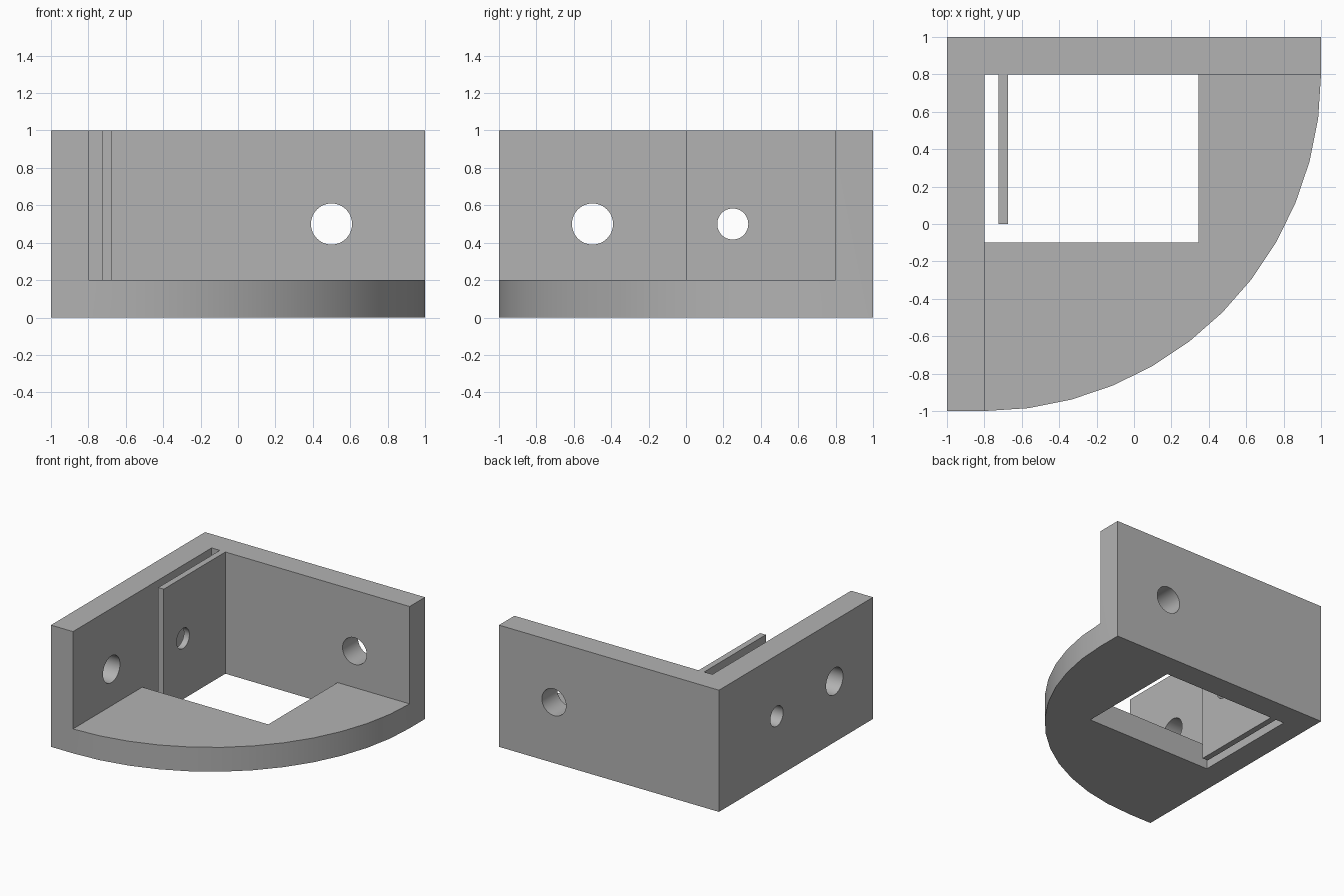
import bpy
import bmesh
from math import sin, cos, pi, radians
from mathutils import Matrix

if "Cube" in bpy.data.objects:
    bpy.data.objects.remove(bpy.data.objects["Cube"], do_unlink=True)

grey = bpy.data.materials.new("plain grey")
grey.use_nodes = True
grey.diffuse_color = (0.45, 0.45, 0.45, 1)
grey.node_tree.nodes["Principled BSDF"].inputs["Base Color"].default_value = grey.diffuse_color


def add_object(name, bm):
    bmesh.ops.recalc_face_normals(bm, faces=bm.faces)
    mesh = bpy.data.meshes.new(name)
    bm.to_mesh(mesh)
    bm.free()
    mesh.materials.append(grey)
    obj = bpy.data.objects.new(name, mesh)
    bpy.context.collection.objects.link(obj)
    return obj


def prism(name, outline, z0, z1):
    bm = bmesh.new()
    face = bm.faces.new([bm.verts.new((x, y, z0)) for x, y in outline])
    top = bmesh.ops.extrude_face_region(bm, geom=[face])["geom"]
    verts = [v for v in top if isinstance(v, bmesh.types.BMVert)]
    bmesh.ops.translate(bm, verts=verts, vec=(0, 0, z1 - z0))
    return add_object(name, bm)


def box(name, x0, x1, y0, y1, z0, z1):
    return prism(name, [(x0, y0), (x1, y0), (x1, y1), (x0, y1)], z0, z1)


def drill(name, centre, radius, axis, depth=0.8):
    bm = bmesh.new()
    bmesh.ops.create_cone(bm, cap_ends=True, segments=48, radius1=radius,
                          radius2=radius, depth=depth,
                          matrix=Matrix.Translation(centre) @ Matrix.Rotation(pi / 2, 4, axis))
    return add_object(name, bm)


def cut(obj, cutters):
    bpy.context.view_layer.objects.active = obj
    for cutter in cutters:
        mod = obj.modifiers.new("cut", "BOOLEAN")
        mod.operation = "DIFFERENCE"
        mod.solver = "EXACT"
        mod.object = cutter
        bpy.ops.object.modifier_apply(modifier=mod.name)


# Bracket: quarter-round block, hollowed to leave two walls and a floor
arc = [(-0.8 + 1.8 * sin(radians(7.5 * i)), 0.8 - 1.8 * cos(radians(7.5 * i)))
       for i in range(13)]
bracket = prism("corner_bracket", [(-1, 1), (-1, -1)] + arc + [(1, 1)], 0, 1)
# Thin fin standing beside the left-hand wall
fin = box("thin_fin", -0.725, -0.675, 0, 0.8, 0, 1)

# Cutters: space above the floor, floor opening and screw holes
room = box("room_cutter", -0.8, 1.3, -1.3, 0.8, 0.2, 1.3)
opening = box("opening_cutter", -0.8, 0.345, -0.1, 0.8, -0.3, 1.3)
side_hole = drill("side_hole_cutter", (-0.9, -0.5, 0.5), 0.11, "Y")
back_hole = drill("back_hole_cutter", (0.5, 0.9, 0.5), 0.11, "X")
small_hole = drill("small_hole_cutter", (-0.85, 0.25, 0.5), 0.083, "Y")
cutters = [room, opening, side_hole, back_hole, small_hole]

cut(bracket, cutters)
cut(fin, [small_hole])
for cutter in cutters:
    bpy.data.objects.remove(cutter, do_unlink=True)

# Smooth the round faces, keep the corners sharp
for obj in (bracket, fin):
    bpy.ops.object.select_all(action="DESELECT")
    obj.select_set(True)
    bpy.context.view_layer.objects.active = obj
    bpy.ops.object.shade_smooth_by_angle(angle=radians(30))
